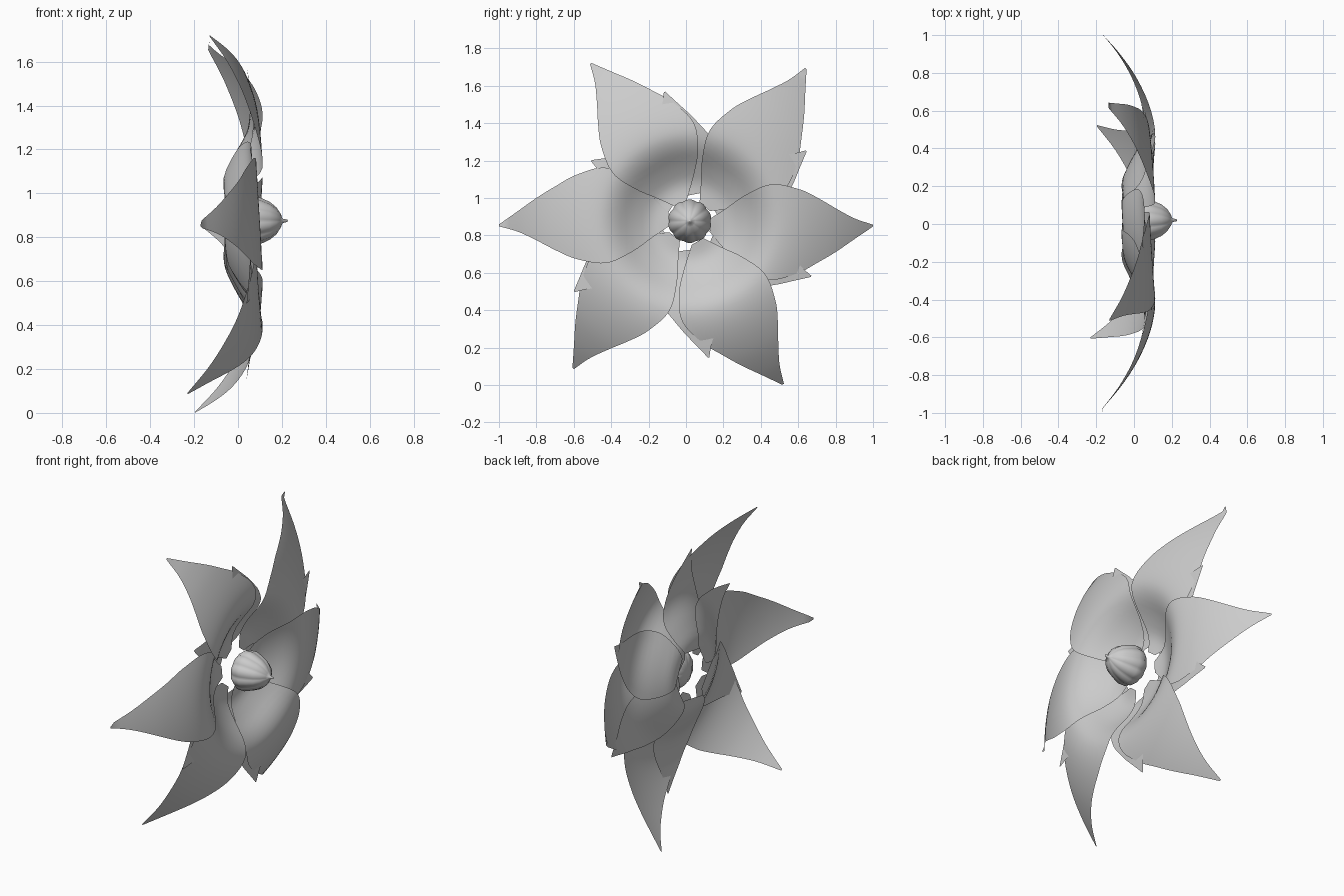
import bpy, math

if "Cube" in bpy.data.objects:
    bpy.data.objects.remove(bpy.data.objects["Cube"])

CY, CZ = 0.02, 0.87          # flower axis (points along +x)

grey = bpy.data.materials.new("soft_grey")
grey.diffuse_color = (0.6, 0.6, 0.6, 1)
grey.use_nodes = True
grey.node_tree.nodes["Principled BSDF"].inputs["Base Color"].default_value = grey.diffuse_color


def curve(points, t):
    """Smooth interpolation through (t, value) points."""
    n = len(points)
    if t <= points[0][0]:
        return points[0][1]
    for i in range(n - 1):
        (a, va), (b, vb) = points[i], points[i + 1]
        if t <= b:
            def slope(k):
                lo, hi = max(k - 1, 0), min(k + 1, n - 1)
                return (points[hi][1] - points[lo][1]) / (points[hi][0] - points[lo][0])
            h = b - a
            s = (t - a) / h
            return ((2*s**3 - 3*s**2 + 1) * va + (s**3 - 2*s*s + s) * h * slope(i)
                    + (3*s*s - 2*s**3) * vb + (s**3 - s*s) * h * slope(i + 1))
    return points[-1][1]


def make(name, verts, faces):
    me = bpy.data.meshes.new(name)
    me.from_pydata(verts, [], faces)
    me.materials.append(grey)
    me.polygons.foreach_set("use_smooth", [True] * len(faces))
    ob = bpy.data.objects.new(name, me)
    bpy.context.collection.objects.link(ob)
    return ob


# Half widths either side of the petal axis, against distance along it
LEFT = [(.11, .02), (.2, .08), (.3, .15), (.44, .21), (.6, .185), (.7, .14), (.8, .085), (.9, .035), (1, .004)]
RIGHT = [(.11, .05), (.2, .15), (.3, .24), (.44, .3), (.6, .26), (.7, .205), (.8, .145), (.9, .075), (1, .006)]
# Cup depth against true radius
FRONT = [(.08, -.04), (.2, -.045), (.3, .005), (.4, .075), (.48, .1), (.6, .08), (.75, .015), (.88, -.07), (1, -.17)]
BACK = [(.08, -.05), (.2, -.058), (.3, -.015), (.42, .05), (.52, .065), (.62, .055), (.75, .035)]


def petal(name, angle, length, depth, droop=0.0, wide=1.0, start=.11, nu=32, nv=14):
    a = math.radians(angle)
    c, s = math.cos(a), math.sin(a)
    verts, faces = [], []
    for i in range(nu + 1):
        t = start + (1 - start) * i / nu
        wl, wr = curve(LEFT, t) * wide, curve(RIGHT, t) * wide
        for j in range(nv + 1):
            u, v = t * length, -wr + (wl + wr) * j / nv
            r = math.hypot(u, v)
            x = curve(depth, r) + .06 * v + droop * max(0, (t - .5) / .5) ** 2
            verts.append((x, CY + u * c - v * s, CZ + u * s + v * c))
    w = nv + 1
    for i in range(nu):
        for j in range(nv):
            k = i * w + j
            faces.append((k, k + w, k + w + 1, k + 1))
    return make(name, verts, faces)


# Six large front petals: angle, length, extra tip droop
for n, (ang, ln, dr) in enumerate([(-1, .98, -.01), (53, 1.03, .04), (122, 1.0, .04),
                                   (181, 1.02, 0), (231.5, 1.0, -.06), (-60, 1.0, -.025)]):
    petal(f"front_petal_{n + 1}", ang, ln, FRONT, dr)

# Six smaller back petals, tucked close behind the gaps
for n, (ang, ln) in enumerate([(31.5, .73), (101, .71), (148, .62), (211, .72), (-82, .73), (-24, .71)]):
    petal(f"back_petal_{n + 1}", ang, ln, BACK, 0, .76, .2, 20, 10)

# Ribbed seed bulb with a fine spike
PROFILE = [(-.02, .0), (-.02, .05), (0, .09), (.03, .113), (.07, .114), (.11, .1), (.145, .084), (.175, .06),
           (.195, .03), (.203, .01), (.226, .005), (.227, 0)]
SEG, RIBS = 80, 10
verts, faces = [], []
for x, r in PROFILE:
    for k in range(SEG):
        a = 2 * math.pi * k / SEG
        rib = 1 + (.06 * (abs(math.sin(a * RIBS / 2)) - .6) if r > .02 else 0)
        verts.append((x, CY + r * rib * math.cos(a), CZ + .005 + r * rib * math.sin(a)))
for i in range(len(PROFILE) - 1):
    for k in range(SEG):
        m = (k + 1) % SEG
        faces.append((i * SEG + k, i * SEG + m, (i + 1) * SEG + m, (i + 1) * SEG + k))
make("seed_bulb", verts, faces)
